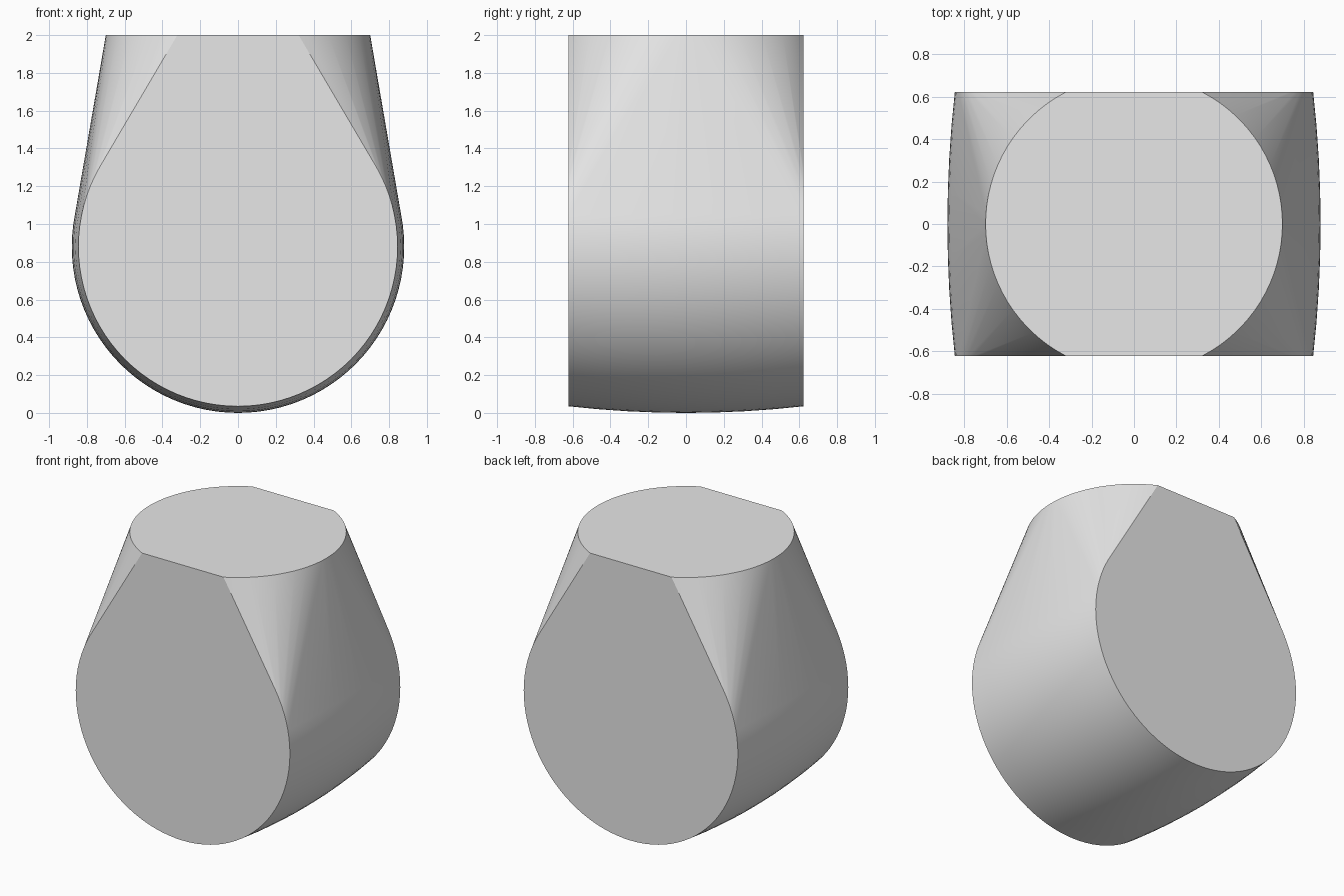
import bpy
import bmesh
from math import sin, cos, asin, pi, radians

cube = bpy.data.objects.get("Cube")
if cube:
    bpy.data.objects.remove(cube, do_unlink=True)

HALF_DEPTH = 0.622     # half thickness between the flat front and back
MID_R, END_R = 0.88, 0.845
TOP_R, TOP_Z = 0.70, 2.0
SEGMENTS, RINGS, ARC = 96, 9, 32

grey = bpy.data.materials.new("plain grey")
grey.use_nodes = True
colour = (0.8, 0.8, 0.8, 1)
grey.diffuse_color = colour
grey.node_tree.nodes["Principled BSDF"].inputs["Base Color"].default_value = colour

bm = bmesh.new()

# Slightly bulged barrel lying along the depth axis
for i in range(RINGS):
    t = 2 * i / (RINGS - 1) - 1
    r = MID_R - (MID_R - END_R) * t * t
    for k in range(SEGMENTS):
        a = 2 * pi * k / SEGMENTS
        bm.verts.new((r * sin(a), t * HALF_DEPTH, MID_R - r * cos(a)))

# Flat round top, cut off level with the front and back
limit = asin(HALF_DEPTH / TOP_R)
for side in (-1, 1):
    for k in range(ARC + 1):
        t = 2 * k / ARC - 1
        y = t * HALF_DEPTH if abs(t) == 1 else TOP_R * sin(t * limit)
        bm.verts.new((side * TOP_R * cos(t * limit), y, TOP_Z))

# Stretch one skin over both shapes, then join the flat faces
hull = bmesh.ops.convex_hull(bm, input=bm.verts[:])
unused = {g for g in hull["geom_interior"] + hull["geom_unused"]
          if isinstance(g, bmesh.types.BMVert)}
bmesh.ops.delete(bm, geom=list(unused), context="VERTS")
bmesh.ops.dissolve_limit(bm, angle_limit=radians(0.05),
                         verts=bm.verts[:], edges=bm.edges[:])
bmesh.ops.recalc_face_normals(bm, faces=bm.faces[:])

mesh = bpy.data.meshes.new("rounded_body")
bm.to_mesh(mesh)
bm.free()
mesh.materials.append(grey)
body = bpy.data.objects.new("rounded_body", mesh)
bpy.context.collection.objects.link(body)

# Smooth curves with crisp rims
bpy.ops.object.select_all(action="DESELECT")
body.select_set(True)
bpy.context.view_layer.objects.active = body
bpy.ops.object.shade_smooth_by_angle(angle=radians(30))
